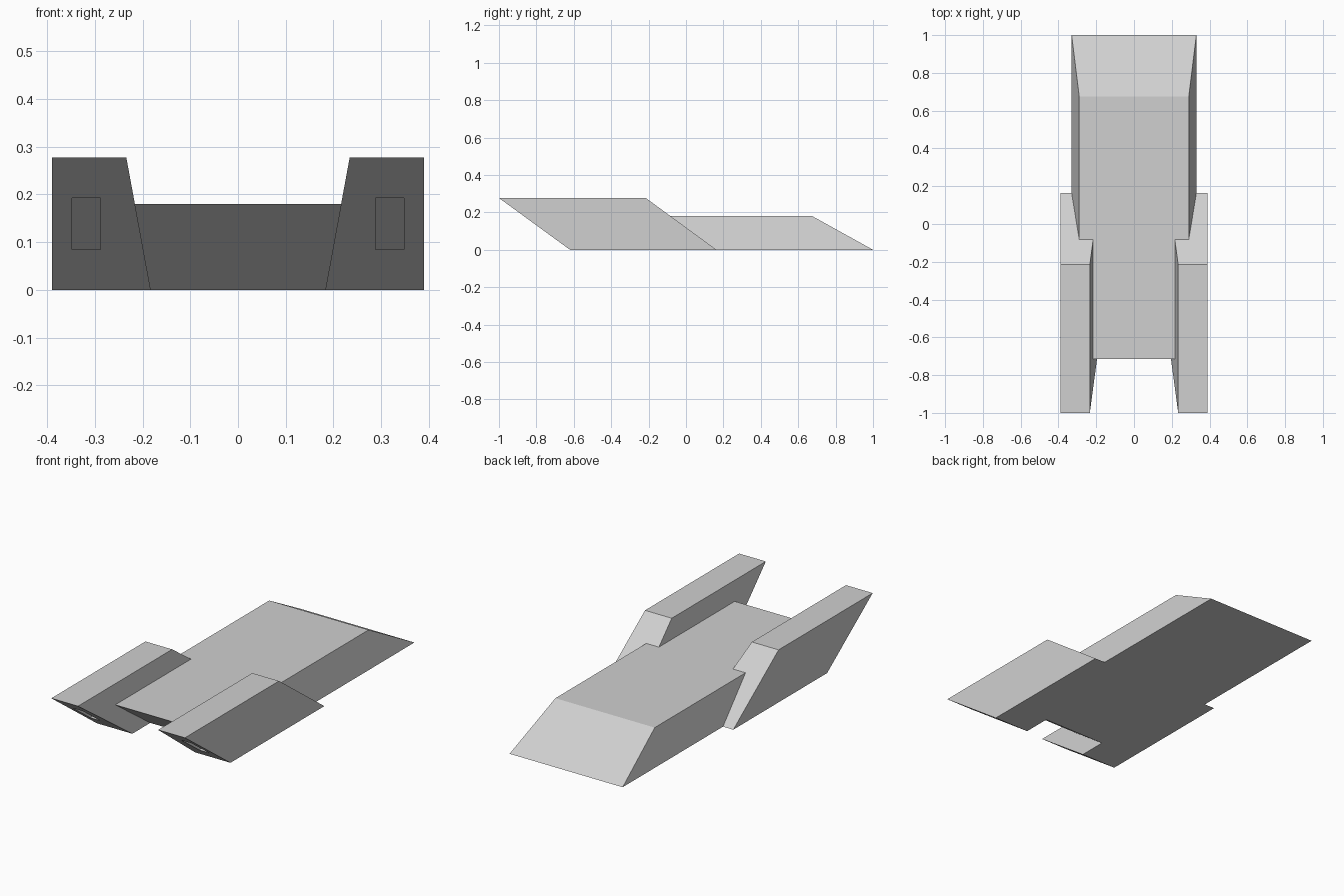
import bpy
import bmesh

cube = bpy.data.objects.get("Cube")
if cube:
    bpy.data.objects.remove(cube, do_unlink=True)

grey = bpy.data.materials.new("light grey")
grey.use_nodes = True
colour = (0.63, 0.63, 0.63, 1)
grey.diffuse_color = colour
grey.node_tree.nodes["Principled BSDF"].inputs["Base Color"].default_value = colour


def slanted_block(name, low, high):
    """Block between two level rectangles, each given as x0, x1, y0, y1, z."""
    bm = bmesh.new()
    rings = []
    for x0, x1, y0, y1, z in (low, high):
        rings.append([bm.verts.new((x, y, z))
                      for x, y in ((x0, y0), (x1, y0), (x1, y1), (x0, y1))])
    a, b = rings
    bm.faces.new(a[::-1])
    bm.faces.new(b)
    for i in range(4):
        j = (i + 1) % 4
        bm.faces.new((a[i], a[j], b[j], b[i]))
    bmesh.ops.recalc_face_normals(bm, faces=bm.faces)
    mesh = bpy.data.meshes.new(name)
    bm.to_mesh(mesh)
    bm.free()
    mesh.materials.append(grey)
    obj = bpy.data.objects.new(name, mesh)
    bpy.context.collection.objects.link(obj)
    return obj


def mirrored(rect, side):
    x0, x1, y0, y1, z = rect
    return (*sorted((x0 * side, x1 * side)), y0, y1, z)


def combine(target, tool, operation):
    mod = target.modifiers.new(operation.lower(), "BOOLEAN")
    mod.operation = operation
    mod.solver = "EXACT"
    mod.object = tool
    bpy.context.view_layer.objects.active = target
    bpy.ops.object.modifier_apply(modifier=mod.name)
    bpy.data.objects.remove(tool, do_unlink=True)


# Central hull with a long sloping tail and an undercut nose
hull = slanted_block("hull", (-0.33, 0.33, -0.47, 1.0, 0),
                     (-0.29, 0.29, -0.715, 0.675, 0.18))

# Side pods, swept forward, with a port sunk into each nose
for side, word in ((1, "left"), (-1, "right")):
    pod = slanted_block(word + "_pod",
                        mirrored((0.183, 0.39, -0.62, 0.163, 0), side),
                        mirrored((0.234, 0.39, -1.0, -0.215, 0.277), side))
    port = slanted_block(word + "_port",
                         mirrored((0.288, 0.348, -0.837, -0.657, 0.085), side),
                         mirrored((0.288, 0.348, -0.985, -0.805, 0.193), side))
    combine(pod, port, "DIFFERENCE")
    combine(hull, pod, "UNION")
